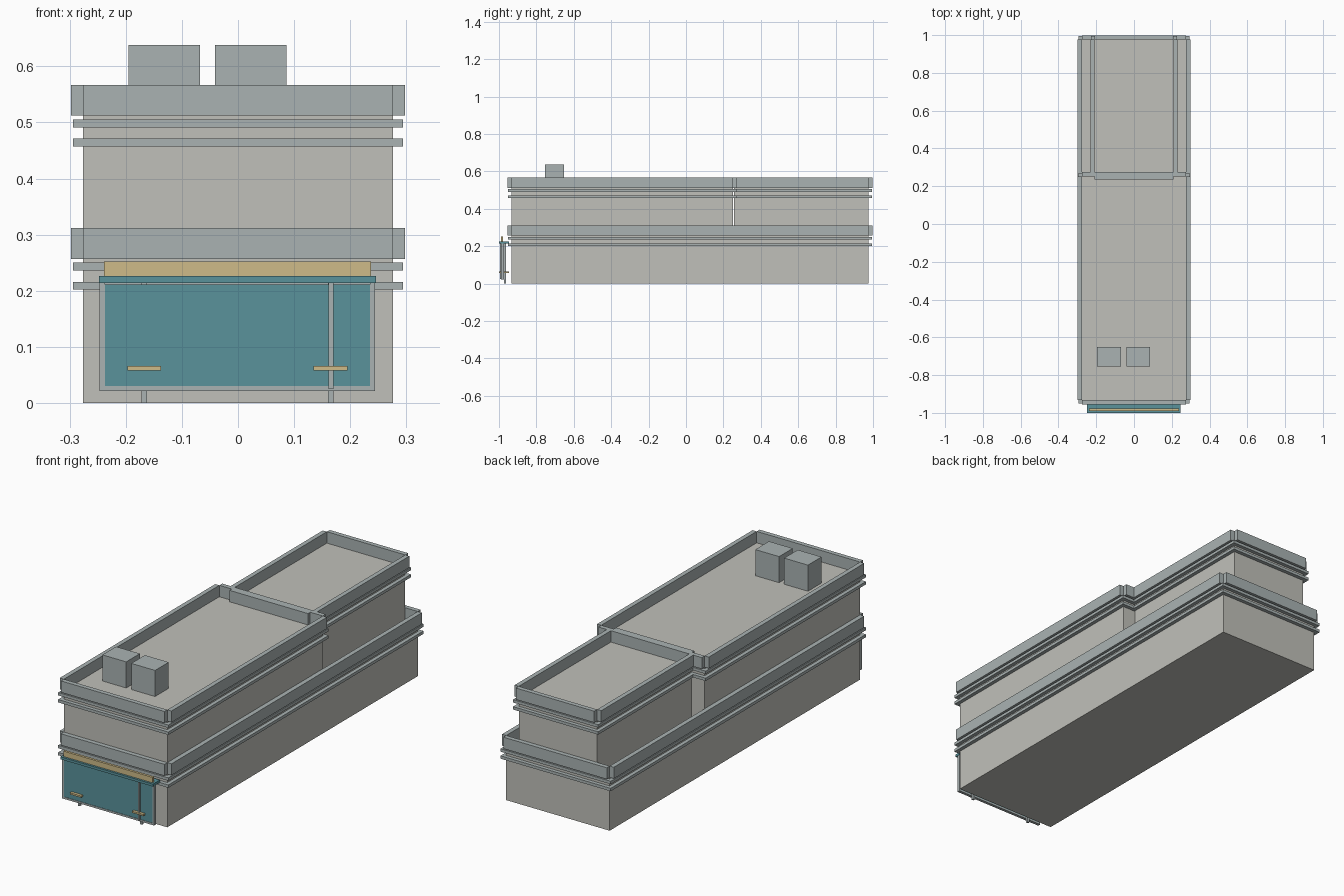
import bpy, bmesh
from mathutils import Matrix

if "Cube" in bpy.data.objects:
    bpy.data.objects.remove(bpy.data.objects["Cube"])


def material(name, rgb):
    m = bpy.data.materials.new(name)
    m.diffuse_color = (*rgb, 1)
    m.use_nodes = True
    m.node_tree.nodes["Principled BSDF"].inputs["Base Color"].default_value = m.diffuse_color
    return m


WALL = material("wall_stone", (0.53, 0.53, 0.49))
TRIM = material("trim_grey", (0.40, 0.45, 0.45))
TEAL = material("teal", (0.10, 0.29, 0.33))
TAN = material("tan", (0.62, 0.50, 0.25))


def boxes(name, mat, *bounds):
    """One object from boxes given as (x0, x1, y0, y1, z0, z1)."""
    bm = bmesh.new()
    for x0, x1, y0, y1, z0, z1 in bounds:
        mx = Matrix.Translation(((x0 + x1) / 2, (y0 + y1) / 2, (z0 + z1) / 2))
        bmesh.ops.create_cube(bm, size=1, matrix=mx @ Matrix.Diagonal((x1 - x0, y1 - y0, z1 - z0, 1)))
    me = bpy.data.meshes.new(name)
    bm.to_mesh(me)
    bm.free()
    me.materials.append(mat)
    ob = bpy.data.objects.new(name, me)
    bpy.context.collection.objects.link(ob)
    return ob


def storey(name, w, y0, y1, z0, z1):
    """Wall block, two ledges below the roof line, and a parapet with notched corners."""
    boxes(name + "_walls", WALL, (-w, w, y0, y1, z0, z1))
    e = 0.018
    for i, d in enumerate((0.055, 0.021)):
        boxes(f"{name}_ledge_{i + 1}", TRIM,
              (-w - e, w + e, y0 - e, y1 + e, z1 - d, z1 - d + 0.014))
    t, top = 0.022, z1 + 0.055
    boxes(name + "_parapet", TRIM,
          (-w - t, -w, y0, y1, z1, top), (w, w + t, y0, y1, z1, top),
          (-w, w, y0 - t, y0, z1, top), (-w, w, y1, y1 + t, z1, top))


# Building volumes
storey("ground_floor", 0.276, -0.933, 0.976, 0, 0.257)
storey("upper_front", 0.276, -0.933, 0.252, 0.257, 0.512)
storey("upper_back", 0.209, 0.257, 0.976, 0.257, 0.512)

# Rooftop units
for i, x in enumerate((-0.195, -0.041)):
    boxes(f"roof_unit_{i + 1}", TRIM, (x, x + 0.127, -0.755, -0.651, 0.512, 0.638))

# Sign panel and its frame
boxes("sign_panel", TEAL, (-0.237, 0.235, -0.986, -0.976, 0.030, 0.211))
boxes("sign_frame", TRIM,
      (-0.247, -0.237, -0.988, -0.974, 0.021, 0.214),
      (0.235, 0.244, -0.988, -0.974, 0.021, 0.214),
      (-0.237, 0.235, -0.988, -0.974, 0.021, 0.030))
boxes("sign_canopy", TEAL, (-0.248, 0.246, -1.0, -0.947, 0.214, 0.226))
boxes("sign_top_board", TAN, (-0.239, 0.237, -0.990, -0.978, 0.226, 0.252))

# Front mullion, support posts and footboards
boxes("sign_mullion", TRIM, (0.161, 0.170, -0.994, -0.986, 0.025, 0.214))
for i, x in enumerate((-0.167, 0.165)):
    boxes(f"sign_post_{i + 1}", TRIM, (x - 0.005, x + 0.005, -0.974, -0.963, 0, 0.214))
    boxes(f"sign_footboard_{i + 1}", TAN, (x - 0.03, x + 0.03, -1.0, -0.947, 0.058, 0.066))
